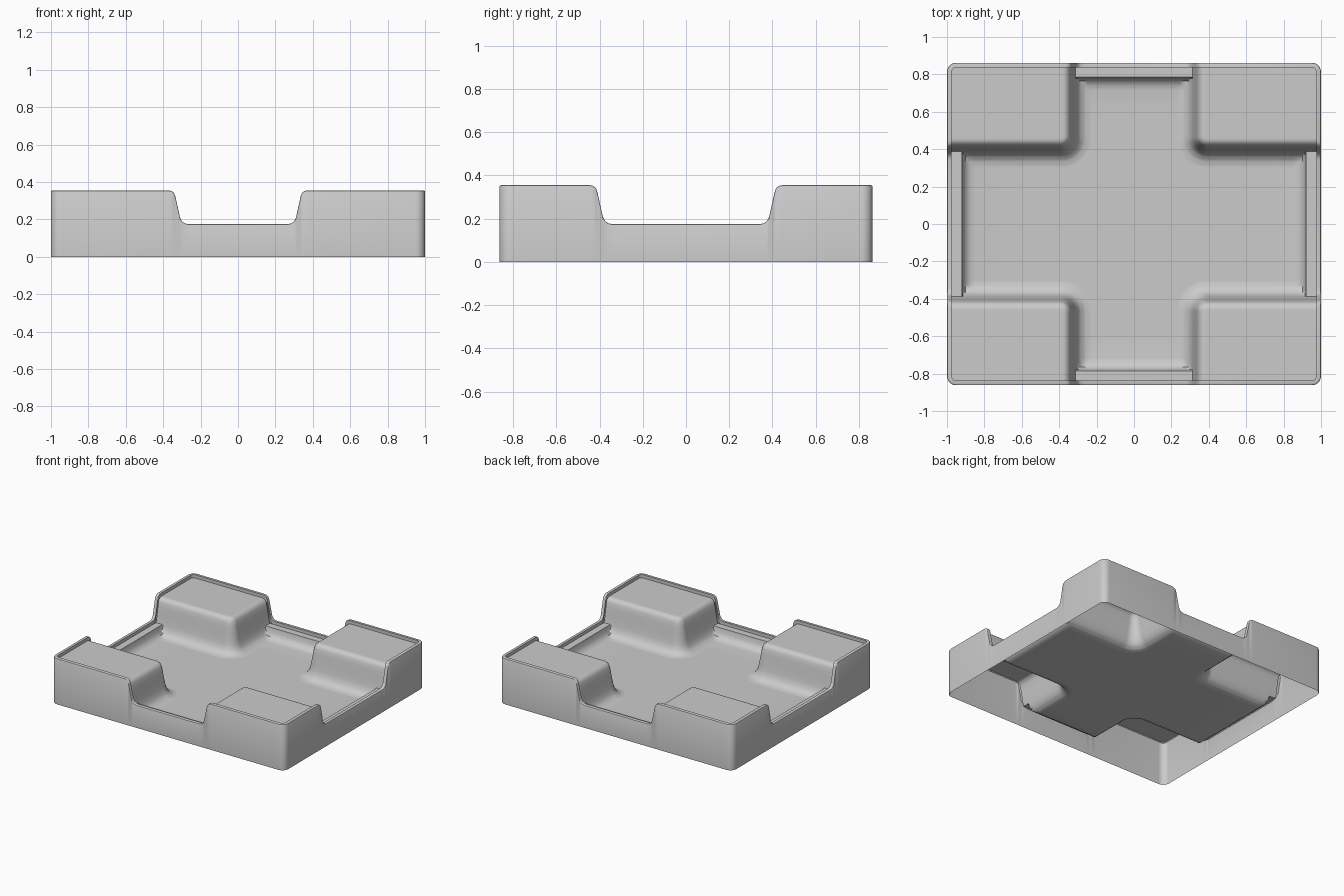
import bpy, bmesh, math

if "Cube" in bpy.data.objects:
    bpy.data.objects.remove(bpy.data.objects["Cube"])

HX, HY, R = 1.0, 0.862, 0.05      # outer half sizes, corner radius
AX, AY = 0.32, 0.395              # half widths of the cross arms
EX, EY = 0.92, 0.785              # ends of the sunken cross
RIM = 0.025

# (distance from arm edge towards the middle, height)
WALL = [(-.05, .355), (-.035, .352), (-.022, .342), (-.014, .32), (.01, .21),
        (.02, .19), (.035, .179), (.055, .175)]
BLOCK = [(-.06, .33), (-.045, .327), (-.03, .315), (-.02, .295), (0, .18),
         (.012, .125), (.03, .095), (.055, .077), (.085, .07)]
END = [(0, .15), (.006, .115), (.02, .088), (.045, .074), (.07, .07)]


def lookup(profile, d):
    if d <= profile[0][0]:
        return profile[0][1]
    for (d0, z0), (d1, z1) in zip(profile, profile[1:]):
        if d <= d1:
            return z0 + (z1 - z0) * (d - d0) / (d1 - d0)
    return profile[-1][1]


def make_quarter(name, rows):
    """Skin a grid of points for one quarter, then mirror it in x and y."""
    bm = bmesh.new()
    vs = [[bm.verts.new(p) for p in row] for row in rows]
    for r0, r1 in zip(vs, vs[1:]):
        for i in range(len(r0) - 1):
            bm.faces.new((r0[i], r0[i + 1], r1[i + 1], r1[i]))
    bm.normal_update()
    mesh = bpy.data.meshes.new(name)
    bm.to_mesh(mesh)
    bm.free()
    ob = bpy.data.objects.new(name, mesh)
    bpy.context.collection.objects.link(ob)
    bpy.ops.object.select_all(action='DESELECT')
    ob.select_set(True)
    bpy.context.view_layer.objects.active = ob
    bpy.ops.object.shade_smooth_by_angle(angle=math.radians(35))
    m = ob.modifiers.new("mirror", 'MIRROR')
    m.use_axis = (True, True, False)
    m.merge_threshold = 0.0005
    bpy.ops.object.modifier_move_to_index(modifier="mirror", index=0)
    return ob


# Outer wall with rolled rim, notched in the middle of each side
def wall_loop(t, drop, on_ground=False):
    pts = []

    def add(x, y, d):
        pts.append((x, y, 0 if on_ground else lookup(WALL, d) - drop))
    ds = [d for d, z in WALL]
    add(HX - t, 0, 1)
    for d in reversed(ds):
        add(HX - t, AY - d, d)
    for i in range(9):
        a = math.pi / 2 * i / 8
        add(HX - R + (R - t) * math.cos(a), HY - R + (R - t) * math.sin(a), -1)
    for d in ds:
        add(AX - d, HY - t, d)
    add(0, HY - t, 1)
    return pts


make_quarter("outer_wall", [wall_loop(0, 0, True), wall_loop(0, .006), wall_loop(.002, .002),
                            wall_loop(.006, 0), wall_loop(RIM, 0), wall_loop(RIM, .035)])


# Formed liner: sunken cross between four raised corner blocks
def lines(arm, end, edge):
    vals = {0, arm * .35, arm * .6, (arm + end) / 2, edge}
    vals |= {arm + .075 - .0075 * i for i in range(24)}
    vals |= {end - d for d, z in END}
    return sorted(vals)


def liner_height(x, y):
    r = .07
    qx, qy = AX - x + r, AY - y + r
    d = min(max(qx, qy), 0) + math.hypot(max(qx, 0), max(qy, 0)) - r
    return max(lookup(BLOCK, d), lookup(END, EX - x), lookup(END, EY - y))


xs, ys = lines(AX, EX, HX - RIM), lines(AY, EY, HY - RIM)
make_quarter("tray_liner", [[(x, y, liner_height(x, y)) for x in xs] for y in ys])
